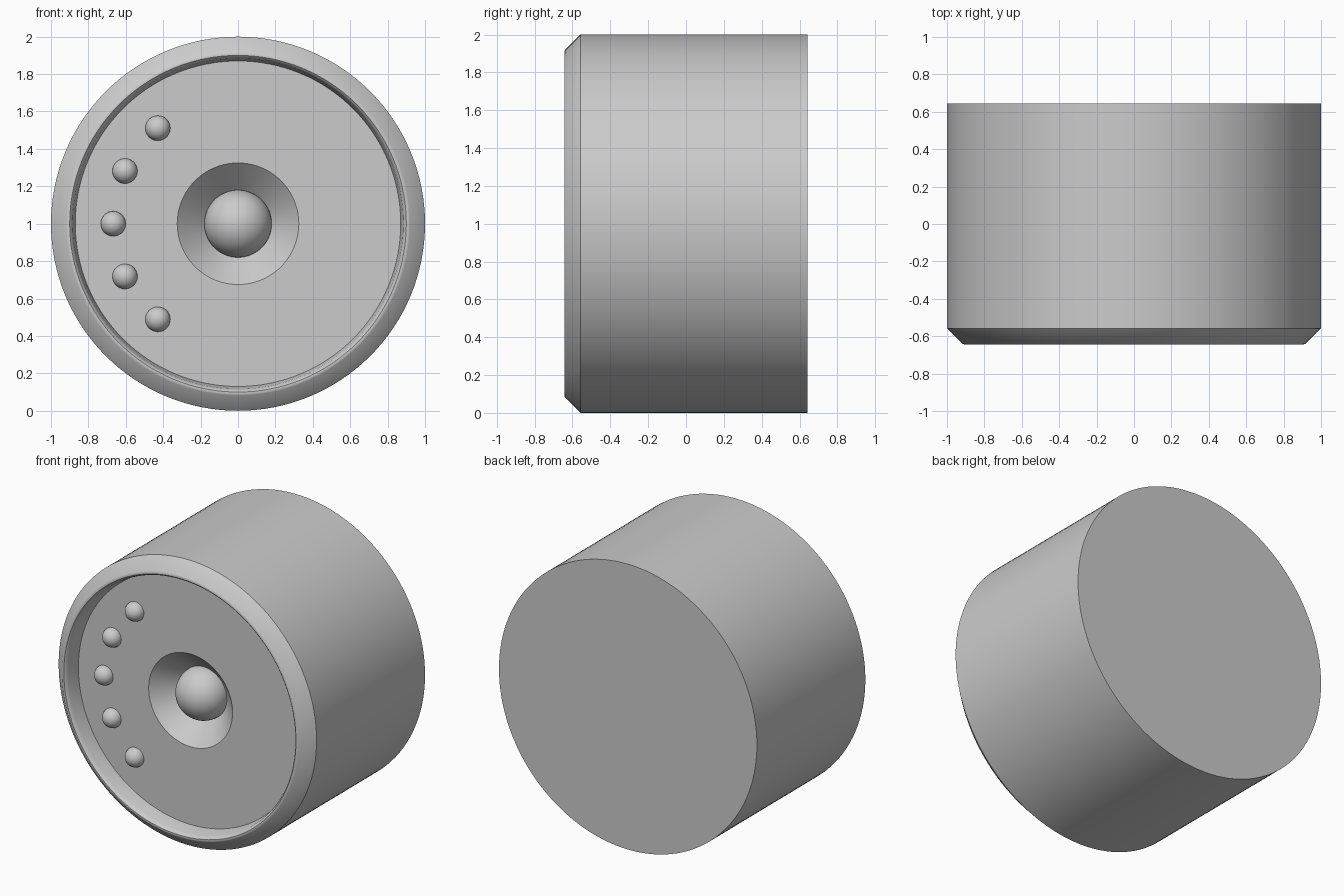
import bpy, bmesh
from math import radians, sin, cos, pi
from mathutils import Vector

if "Cube" in bpy.data.objects:
    bpy.data.objects.remove(bpy.data.objects["Cube"], do_unlink=True)

grey = bpy.data.materials.new("plain grey")
grey.use_nodes = True
grey.diffuse_color = (0.6, 0.6, 0.6, 1)
grey.node_tree.nodes["Principled BSDF"].inputs["Base Color"].default_value = (0.6, 0.6, 0.6, 1)


def lathe(name, profile, centre, steps):
    """Spin a (radius, y) profile about the y axis."""
    bm = bmesh.new()
    verts = [bm.verts.new((r, y, 0)) for r, y in profile]
    edges = [bm.edges.new(pair) for pair in zip(verts, verts[1:])]
    bmesh.ops.spin(bm, geom=verts + edges, axis=(0, 1, 0), cent=(0, 0, 0),
                   angle=2 * pi, steps=steps)
    bmesh.ops.remove_doubles(bm, verts=bm.verts, dist=0.0001)
    bmesh.ops.recalc_face_normals(bm, faces=bm.faces)
    mesh = bpy.data.meshes.new(name)
    bm.to_mesh(mesh)
    bm.free()
    mesh.materials.append(grey)
    obj = bpy.data.objects.new(name, mesh)
    obj.location = centre
    bpy.context.collection.objects.link(obj)
    bpy.ops.object.select_all(action='DESELECT')
    obj.select_set(True)
    bpy.context.view_layer.objects.active = obj
    bpy.ops.object.shade_smooth_by_angle(angle=radians(40))
    return obj


def dome(name, radius, centre, steps, rings):
    """Half ball bulging to the front, sunk slightly into its seat."""
    arc = [(radius * cos(i * pi / 2 / rings), -radius * sin(i * pi / 2 / rings))
           for i in range(rings)]
    return lathe(name, [(0, 0.005), (radius, 0.005)] + arc + [(0, -radius)], centre, steps)


FRONT, BACK, FACE, SEAT = -0.643, 0.643, -0.525, -0.38

# Drum body: chamfered, rounded rim, recessed face and conical central well
lathe("drum_body", [
    (0, BACK), (1, BACK), (1, -0.558), (0.918, -0.640), (0.910, FRONT),
    (0.900, FRONT), (0.891, -0.635), (0.884, -0.618), (0.870, FACE),
    (0.325, FACE), (0.180, SEAT), (0, SEAT)], Vector((0, 0, 1)), 128)

# Central button
dome("centre_button", 0.18, Vector((0, SEAT, 1)), 64, 16)

# Arc of small studs on the face
for i in range(5):
    a = radians(130 + 25 * i)
    dome(f"stud_{i + 1}", 0.067, Vector((0.667 * cos(a), FACE, 1 + 0.667 * sin(a))), 32, 8)
